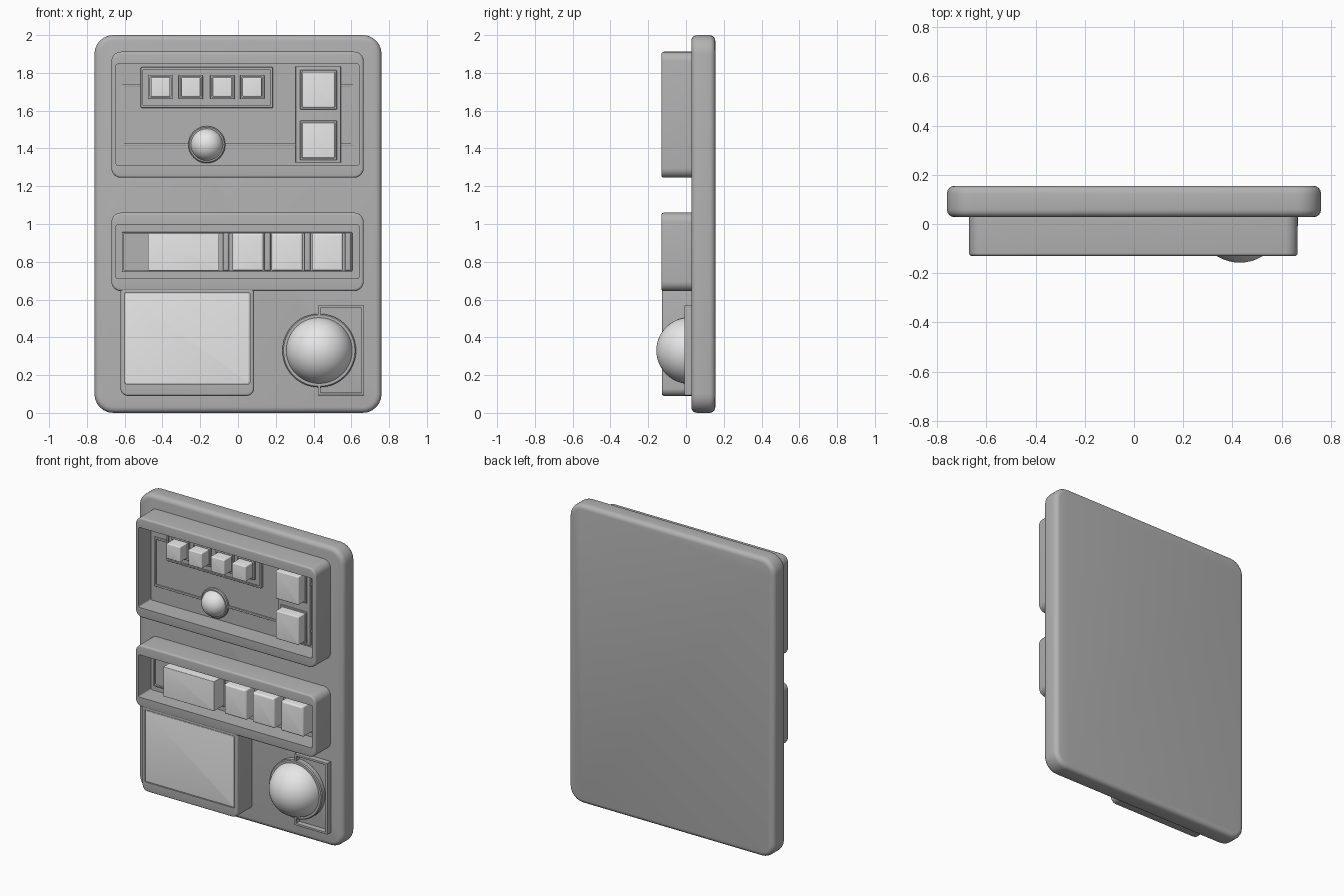
import bpy, bmesh, math
from mathutils import Matrix

if "Cube" in bpy.data.objects:
    bpy.data.objects.remove(bpy.data.objects["Cube"], do_unlink=True)


def material(name, value):
    m = bpy.data.materials.new(name)
    m.use_nodes = True
    colour = (value, value, value, 1)
    m.diffuse_color = colour
    m.node_tree.nodes["Principled BSDF"].inputs["Base Color"].default_value = colour
    return m


PANEL = material("panel grey", 0.45)
LIGHT = material("light grey", 0.8)


def finish(name, bm, mat):
    bmesh.ops.recalc_face_normals(bm, faces=bm.faces)
    mesh = bpy.data.meshes.new(name)
    bm.to_mesh(mesh)
    bm.free()
    mesh.materials.append(mat)
    ob = bpy.data.objects.new(name, mesh)
    bpy.context.collection.objects.link(ob)
    bpy.ops.object.select_all(action='DESELECT')
    ob.select_set(True)
    bpy.context.view_layer.objects.active = ob
    bpy.ops.object.shade_smooth_by_angle(angle=math.radians(35))
    return ob


def outline(rect, ix, iz, r):
    """Rounded rectangle in x and z, inset by ix and iz."""
    x0, x1, z0, z1 = rect
    x0, x1, z0, z1 = x0 + ix, x1 - ix, z0 + iz, z1 - iz
    corners = [(x1 - r, z1 - r), (x0 + r, z1 - r), (x0 + r, z0 + r), (x1 - r, z0 + r)]
    pts = []
    for k, (cx, cz) in enumerate(corners):
        for s in range(7):
            a = math.pi / 2 * (k + s / 6)
            pts.append((cx + r * math.cos(a), cz + r * math.sin(a)))
    return pts


def loft(name, rect, profile, mat):
    """Join rounded rectangles, each (ix, iz, radius, y), and cap both ends."""
    bm = bmesh.new()
    rings = [[bm.verts.new((x, y, z)) for x, z in outline(rect, ix, iz, r)]
             for ix, iz, r, y in profile]
    for a, b in zip(rings, rings[1:]):
        for i in range(len(a)):
            j = (i + 1) % len(a)
            bm.faces.new((a[i], a[j], b[j], b[i]))
    bm.faces.new(rings[0])
    bm.faces.new(rings[-1])
    return finish(name, bm, mat)


def round_edge(r, y, b, direction):
    """Quarter-round profile ending flat at depth y."""
    out = []
    for s in range(5):
        a = math.pi / 2 * s / 4
        i = b * (1 - math.cos(a))
        out.append((i, i, max(r - i, 0.002), y - direction * b * (1 - math.sin(a))))
    return out


def block(name, rect, back, front, mat, r=0.006, bevel=0.006):
    return loft(name, rect, [(0, 0, r, back)] + round_edge(r, front, bevel, -1), mat)


def tray(name, rect, front, floor, border, r, bevel, back=0.04, mat=PANEL):
    """Block with a rectangular recess in its front."""
    ix, iz = border
    return loft(name, rect, [(0, 0, r, back)] + round_edge(r, front, bevel, -1)
                + [(ix, iz, 0.008, front), (ix, iz, 0.008, floor)], mat)


def around(x, z, hx, hz):
    return (x - hx, x + hx, z - hz, z + hz)


def trace(name, pts, back, front, w=0.007):
    """Thin raised strip along straight runs."""
    for n, ((xa, za), (xb, zb)) in enumerate(zip(pts, pts[1:])):
        rect = (min(xa, xb) - w, max(xa, xb) + w, min(za, zb) - w, max(za, zb) + w)
        block(f"{name}_{n + 1}", rect, back, front, PANEL, 0.002, 0.002)


def dome(name, x, y, z, r):
    bm = bmesh.new()
    bmesh.ops.create_uvsphere(bm, u_segments=40, v_segments=24, radius=r)
    bmesh.ops.rotate(bm, verts=bm.verts, matrix=Matrix.Rotation(math.pi / 2, 3, 'X'))
    bmesh.ops.delete(bm, geom=[v for v in bm.verts if v.co.y > 0.001], context='VERTS')
    bmesh.ops.translate(bm, verts=bm.verts, vec=(x, y, z))
    finish(name, bm, LIGHT)


def collar(name, x, z, outer, inner, back, front):
    """Round ring with softened outer edge around a dome."""
    bm = bmesh.new()
    n, b = 48, 0.006
    section = [(outer, back), (outer, front + b), (outer - b, front), (inner, front), (inner, back)]
    rings = [[bm.verts.new((x + r * math.cos(math.tau * i / n), y, z + r * math.sin(math.tau * i / n)))
              for i in range(n)] for r, y in section]
    for a, c in zip(rings, rings[1:] + rings[:1]):
        for i in range(n):
            j = (i + 1) % n
            bm.faces.new((a[i], a[j], c[j], c[i]))
    finish(name, bm, PANEL)


# Back board
board = (-0.76, 0.76, 0, 2)
loft("back_board", board,
     round_edge(0.1, 0.155, 0.03, 1)[::-1] + round_edge(0.1, 0.028, 0.03, -1), PANEL)

# Upper and middle trays
tray("upper_tray", (-0.67, 0.665, 1.245, 1.912), -0.13, 0, (0.025, 0.066), 0.05, 0.012)
tray("middle_tray", (-0.67, 0.665, 0.645, 1.06), -0.13, 0, (0.025, 0.066), 0.05, 0.012)

# Row of small buttons
tray("small_button_plate", (-0.515, 0.185, 1.615, 1.83), -0.022, -0.012, (0.012, 0.012), 0.005, 0.003)
for n, x in enumerate((-0.41, -0.25, -0.083, 0.075)):
    tray(f"small_button_socket_{n + 1}", around(x, 1.725, 0.064, 0.064),
         -0.03, -0.015, (0.009, 0.009), 0.004, 0.003, 0)
    block(f"small_button_{n + 1}", around(x, 1.725, 0.051, 0.051), 0, -0.1, LIGHT)

# Large buttons
block("large_button_plate", (0.305, 0.545, 1.325, 1.835), 0.02, -0.015, PANEL, 0.004, 0.003)
for n, z in enumerate((1.711, 1.443)):
    tray(f"large_button_socket_{n + 1}", around(0.426, z, 0.097, 0.104),
         -0.025, -0.015, (0.009, 0.009), 0.004, 0.003, 0)
    block(f"large_button_{n + 1}", around(0.426, z, 0.085, 0.094), 0, -0.09, LIGHT)

# Small dome and its connecting strips
dome("small_dome", -0.165, -0.003, 1.42, 0.086)
collar("small_dome_collar", -0.165, 1.42, 0.098, 0.084, 0.02, -0.018)
trace("left_strip", [(-0.25, 1.42), (-0.61, 1.42), (-0.61, 1.735), (-0.51, 1.735)], 0.01, -0.008)
trace("middle_strip", [(-0.08, 1.42), (0.31, 1.42)], 0.01, -0.008)
trace("right_strip", [(0.54, 1.42), (0.605, 1.42), (0.605, 1.735), (0.54, 1.735)], 0.01, -0.008)

# Middle slot with display and keys
tray("slot", (-0.615, 0.605, 0.748, 0.957), -0.018, -0.004, (0.008, 0.008), 0.006, 0.003)
block("small_display", (-0.477, -0.1, 0.752, 0.95), 0, -0.11, LIGHT, 0.004, 0.003)
for n, x in enumerate((0.052, 0.26, 0.473)):
    block(f"key_{n + 1}", around(x, 0.852, 0.082, 0.1), 0, -0.105, LIGHT, 0.006, 0.012)
for n, x in enumerate((-0.063, 0.156, 0.367, 0.582)):
    block(f"key_divider_{n + 1}", around(x, 0.852, 0.016, 0.1), 0, -0.03, PANEL, 0.004, 0.01)

# Large screen
tray("screen_housing", (-0.622, 0.085, 0.09, 0.7), -0.128, -0.118, (0.022, 0.064), 0.04, 0.012)
block("large_screen", (-0.598, 0.058, 0.157, 0.632), 0, -0.125, LIGHT, 0.004, 0.002)

# Large dome with bracket strip
dome("large_dome", 0.43, 0.02, 0.33, 0.177)
collar("large_dome_collar", 0.43, 0.33, 0.195, 0.174, 0.04, -0.008)
trace("bracket_strip", [(0.43, 0.5), (0.43, 0.562), (0.66, 0.562), (0.66, 0.1), (0.43, 0.1), (0.43, 0.16)],
      0.04, -0.008)
